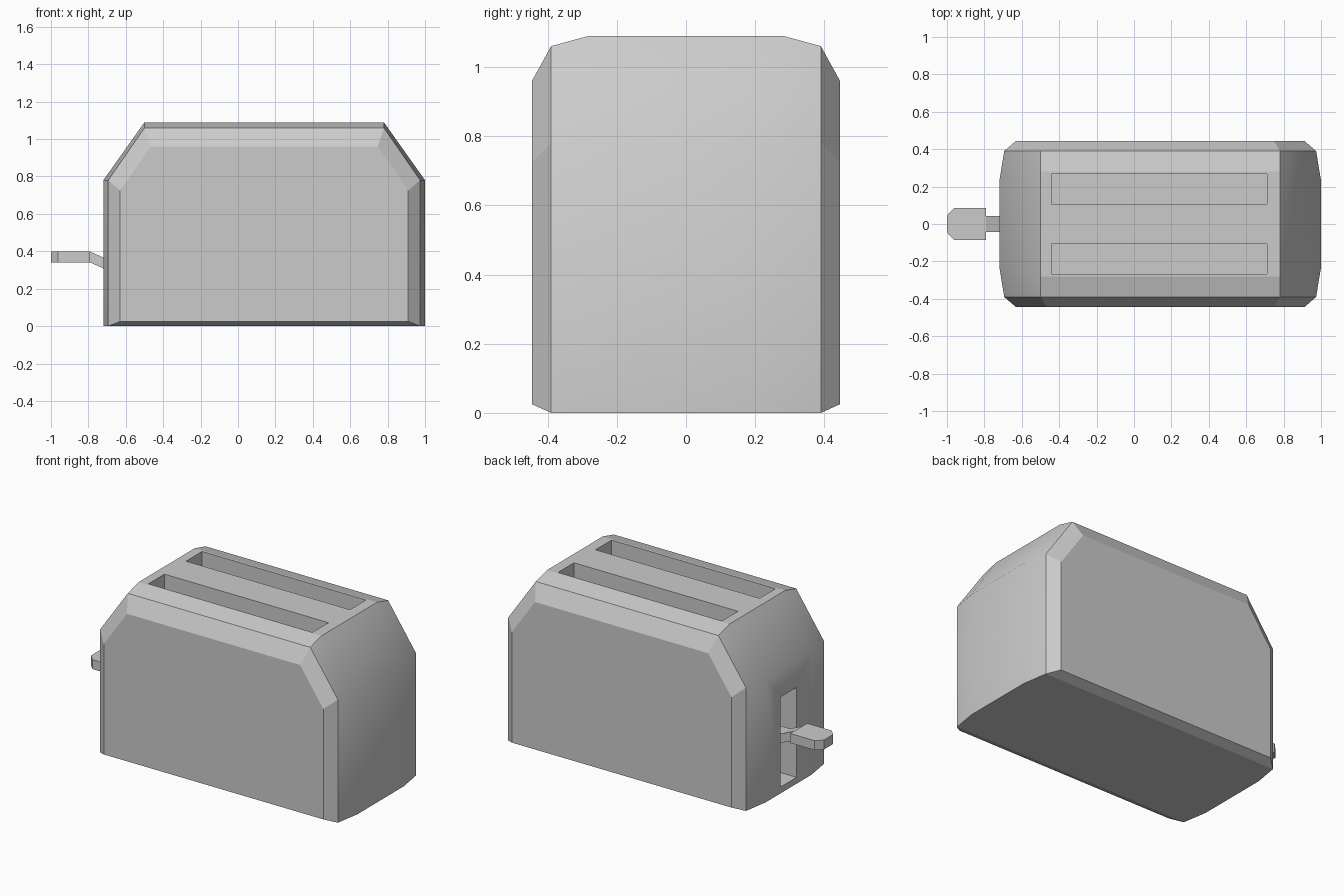
import bpy
import bmesh

if "Cube" in bpy.data.objects:
    bpy.data.objects.remove(bpy.data.objects["Cube"], do_unlink=True)

grey = bpy.data.materials.new("plain grey")
grey.use_nodes = True
grey.diffuse_color = (0.6, 0.6, 0.6, 1)
grey.node_tree.nodes["Principled BSDF"].inputs["Base Color"].default_value = (0.6, 0.6, 0.6, 1)

CENTRE = 0.14  # body middle along x


def loft(name, rings):
    """Join equal rings of points into a closed solid."""
    bm = bmesh.new()
    loops = [[bm.verts.new(p) for p in ring] for ring in rings]
    for a, b in zip(loops, loops[1:]):
        n = len(a)
        for i in range(n):
            j = (i + 1) % n
            bm.faces.new((a[i], a[j], b[j], b[i]))
    bm.faces.new(loops[0])
    bm.faces.new(loops[-1])
    bmesh.ops.recalc_face_normals(bm, faces=bm.faces)
    mesh = bpy.data.meshes.new(name)
    bm.to_mesh(mesh)
    bm.free()
    mesh.materials.append(grey)
    obj = bpy.data.objects.new(name, mesh)
    bpy.context.collection.objects.link(obj)
    return obj


def box(name, x, y, z):
    corners = [(x[0], y[0]), (x[1], y[0]), (x[1], y[1]), (x[0], y[1])]
    return loft(name, [[(*c, h) for c in corners] for h in z])


def cut(target, cutter):
    cutter.hide_render = True
    mod = target.modifiers.new("cut", 'BOOLEAN')
    mod.operation = 'DIFFERENCE'
    mod.solver = 'EXACT'
    mod.object = cutter
    bpy.context.view_layer.objects.active = target
    bpy.ops.object.modifier_apply(modifier=mod.name)
    bpy.data.objects.remove(cutter, do_unlink=True)


def section(y_side, y_top, wide, narrow, bottom, shoulder, top):
    """Six-sided outline of the body at one depth."""
    half = [(wide, y_side, bottom), (wide, y_side, shoulder), (narrow, y_top, top)]
    right = [(CENTRE + x, y, z) for x, y, z in half]
    left = [(CENTRE - x, y, z) for x, y, z in reversed(half)]
    return right + left


# Body shell: outlines from the front, mirrored to the back
half_rings = [
    section(-0.445, -0.445, 0.77, 0.607, 0.025, 0.725, 0.96),
    section(-0.39, -0.39, 0.834, 0.64, 0, 0.78, 1.06),
    section(-0.23, -0.28, 0.86, 0.64, 0, 0.78, 1.09),
]
back_rings = [[(x, -y, z) for x, y, z in ring] for ring in reversed(half_rings)]
body = loft("toaster_body", half_rings + back_rings)

# Only the rounded end walls are smooth
for face in body.data.polygons:
    face.use_smooth = abs(face.normal.x) > 0.7

# Bread slots and lever slot
for side in (-1, 1):
    cut(body, box("bread_slot", (-0.44, 0.71), sorted((side * 0.108, side * 0.268)), (0.35, 1.3)))
cut(body, box("lever_slot", (-0.9, -0.55), (-0.08, 0.08), (0.04, 0.61)))

# Lever knob with clipped outer corners
outline = [(-0.79, -0.085), (-0.79, 0.085), (-0.962, 0.085),
           (-1.0, 0.045), (-1.0, -0.045), (-0.962, -0.085)]
loft("lever_knob", [[(x, y, z) for x, y in outline] for z in (0.34, 0.4)])

# Bent lever arm reaching into the slot
path = [(-0.79, 0.34), (-0.7, 0.3), (-0.55, 0.3)]
loft("lever_arm", [[(x, -0.042, z), (x, 0.042, z), (x, 0.042, z + 0.058), (x, -0.042, z + 0.058)]
                   for x, z in path])
